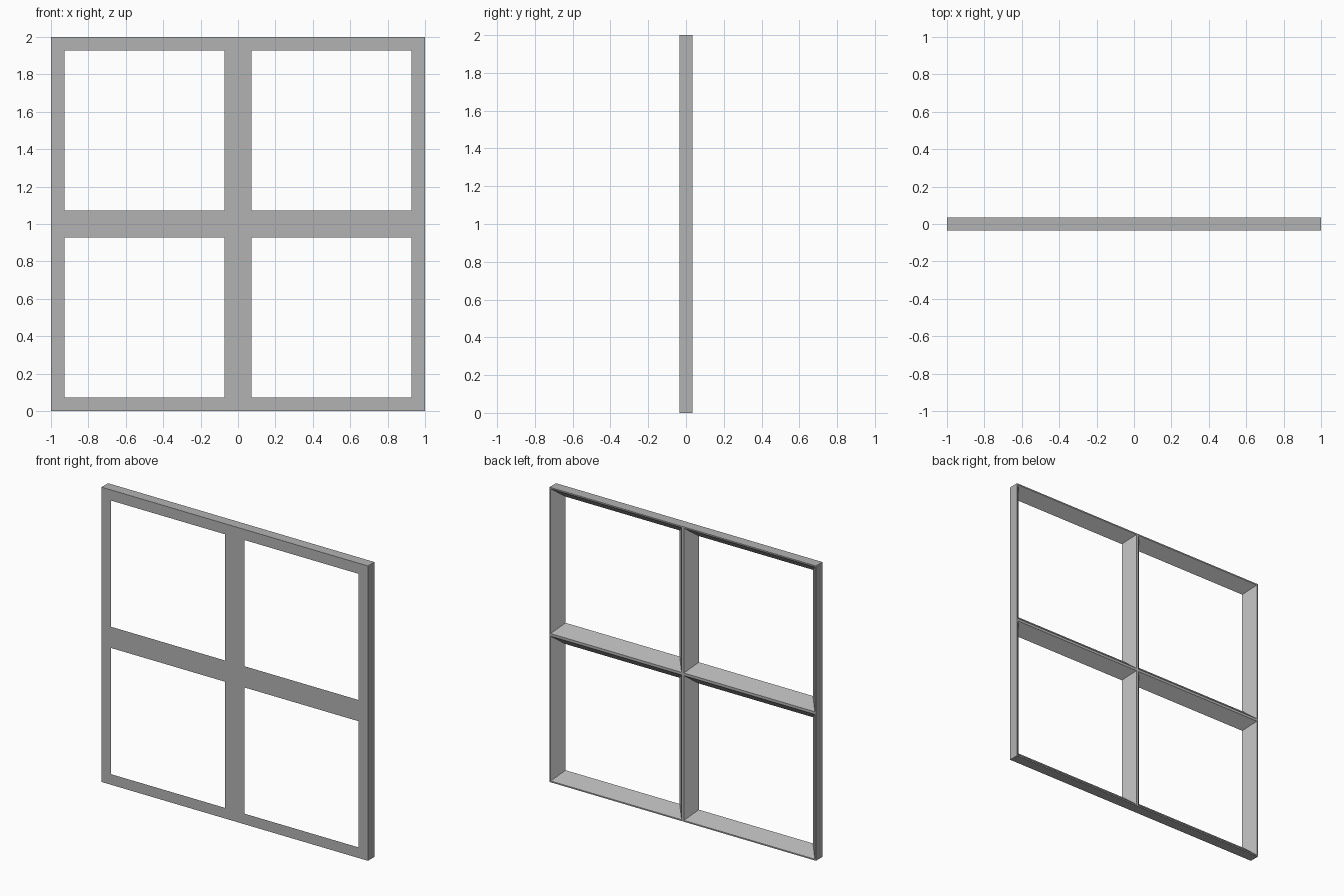
import bpy
import bmesh

# Remove the default cube
cube = bpy.data.objects.get("Cube")
if cube:
    bpy.data.objects.remove(cube, do_unlink=True)

HALF_DEPTH = 0.035
FRONT_BORDER = 0.072   # bar half-width on the flat front
BACK_BORDER = 0.009    # thin ridge half-width at the back

grey = bpy.data.materials.new("frame_grey")
grey.use_nodes = True
colour = (0.45, 0.45, 0.45, 1)
grey.diffuse_color = colour
grey.node_tree.nodes["Principled BSDF"].inputs["Base Color"].default_value = colour

bm = bmesh.new()


def square(cx, cz, half, y):
    """Four corners of a square facing along y."""
    return [bm.verts.new((cx + sx * half, y, cz + sz * half))
            for sx, sz in ((-1, -1), (1, -1), (1, 1), (-1, 1))]


def bridge(a, b):
    """Ring of quads between two squares."""
    for i in range(4):
        j = (i + 1) % 4
        bm.faces.new((a[i], a[j], b[j], b[i]))


# Four panes, each a border with an opening that flares towards the back
for cx in (-0.5, 0.5):
    for cz in (0.5, 1.5):
        rings = [square(cx, cz, 0.5, -HALF_DEPTH),
                 square(cx, cz, 0.5 - FRONT_BORDER, -HALF_DEPTH),
                 square(cx, cz, 0.5 - BACK_BORDER, HALF_DEPTH),
                 square(cx, cz, 0.5, HALF_DEPTH)]
        for k in range(4):
            bridge(rings[k], rings[(k + 1) % 4])

# Join the panes and drop the walls hidden between them
bmesh.ops.remove_doubles(bm, verts=bm.verts, dist=0.0005)
inner = [f for f in bm.faces
         if all(abs(v.co.x) < 0.001 for v in f.verts)
         or all(abs(v.co.z - 1) < 0.001 for v in f.verts)]
bmesh.ops.delete(bm, geom=inner, context="FACES")
bmesh.ops.recalc_face_normals(bm, faces=bm.faces)
bmesh.ops.dissolve_limit(bm, angle_limit=0.01, verts=bm.verts, edges=bm.edges)

mesh = bpy.data.meshes.new("window_frame")
bm.to_mesh(mesh)
bm.free()
mesh.materials.append(grey)
frame = bpy.data.objects.new("window_frame", mesh)
bpy.context.collection.objects.link(frame)
